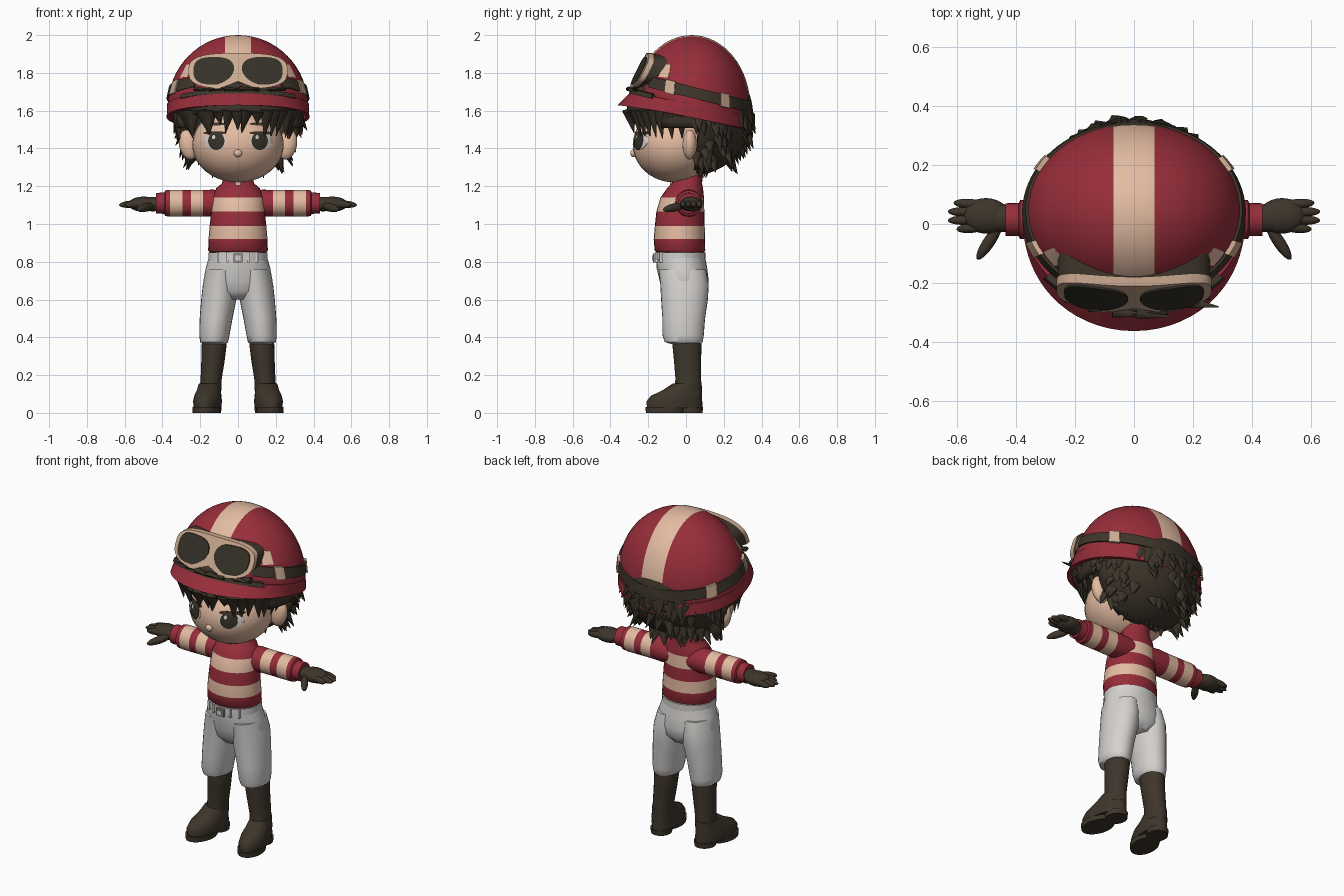
import bpy, bmesh, random
from math import sin, cos, pi, sqrt, radians
from mathutils import Vector, Matrix

random.seed(4)
if "Cube" in bpy.data.objects:
    bpy.data.objects.remove(bpy.data.objects["Cube"])


def material(name, *rgb):
    m = bpy.data.materials.new(name)
    m.use_nodes = True
    m.diffuse_color = (*rgb, 1)
    m.node_tree.nodes["Principled BSDF"].inputs["Base Color"].default_value = (*rgb, 1)
    return m


RED = material("silk red", .31, .027, .042)
CREAM = material("cream stripe", .77, .50, .36)
SKIN = material("skin", .78, .50, .36)
HAIR = material("dark hair", .045, .034, .022)
LEATHER = material("brown leather", .048, .036, .024)
WHITE = material("white cloth", .66, .64, .62)
METAL = material("grey metal", .28, .26, .25)
LENS = material("dark lens", .035, .031, .021)
FRAME = material("goggle frame", .60, .40, .28)
EYE = material("eye white", .68, .62, .60)


def finish(bm, name, *mats, angle=50):
    bmesh.ops.recalc_face_normals(bm, faces=bm.faces)
    me = bpy.data.meshes.new(name)
    bm.to_mesh(me)
    bm.free()
    ob = bpy.data.objects.new(name, me)
    bpy.context.collection.objects.link(ob)
    for m in mats:
        me.materials.append(m)
    bpy.ops.object.select_all(action="DESELECT")
    ob.select_set(True)
    bpy.context.view_layer.objects.active = ob
    bpy.ops.object.shade_smooth_by_angle(angle=radians(angle))
    return ob


def skin_rings(bm, rings, closed=True):
    """Bridge neighbouring rings of points; returns the faces of each span."""
    rows = [[bm.verts.new(p) for p in r] for r in rings]
    n = len(rows[0])
    spans = [[bm.faces.new((a[i], a[(i + 1) % n], b[(i + 1) % n], b[i]))
              for i in range(n if closed else n - 1)] for a, b in zip(rows, rows[1:])]
    return rows, spans


def loft(name, rings, mats, bands=None, axis="z", n=28):
    """Rings are (position, centre a, centre b, radius a, radius b) along an axis."""
    def place(t, a, b):
        return (a, b, t) if axis == "z" else (t, a, b)
    bm = bmesh.new()
    rows, spans = skin_rings(bm, [[place(t, ca + ra * cos(2 * pi * i / n), cb + rb * sin(2 * pi * i / n))
                                   for i in range(n)] for t, ca, cb, ra, rb in rings])
    for i, faces in enumerate(spans):
        for f in faces:
            f.material_index = bands[i] if bands else 0
    for row, idx in ((rows[0], 0), (rows[-1], -1)):
        bm.faces.new(row).material_index = bands[idx] if bands else 0
    return finish(bm, name, *mats)


def ball(name, c, r, mat, rot=None):
    bm = bmesh.new()
    m = Matrix.Translation(c) @ (rot or Matrix()) @ Matrix.Diagonal((*r, 1))
    bmesh.ops.create_uvsphere(bm, u_segments=32, v_segments=20, radius=1, matrix=m)
    return finish(bm, name, mat)


def limb(name, a, b, r1, r2, mat):
    """Rounded ellipsoid stretched between two points."""
    a, b = Vector(a), Vector(b)
    rot = (b - a).to_track_quat("X", "Z").to_matrix().to_4x4()
    return ball(name, (a + b) / 2, ((b - a).length / 2, r1, r2), mat, rot)


def box(name, c, s, mat):
    bm = bmesh.new()
    bmesh.ops.create_cube(bm, size=1, matrix=Matrix.Translation(c) @ Matrix.Diagonal((*s, 1)))
    return finish(bm, name, mat, angle=20)


def oval(cx, cz, rx, rz, p=2, n=36):
    pts = []
    for i in range(n):
        c, s = cos(2 * pi * i / n), sin(2 * pi * i / n)
        k = (abs(c) ** p + abs(s) ** p) ** (-1 / p)
        pts.append((cx + rx * c * k, cz + rz * s * k))
    return pts


def plate(name, outline, surface, front, back, mat):
    """Plate following a surface y(x, z); front and back are distances toward -y."""
    n = len(outline)
    cx, cz = (sum(p[k] for p in outline) / n for k in (0, 1))
    def ring(k, off):
        pts = [(cx + (x - cx) * k, cz + (z - cz) * k) for x, z in outline]
        return [(x, surface(x, z) - off, z) for x, z in pts]
    bm = bmesh.new()
    rows, _ = skin_rings(bm, [ring(1, back), ring(1, front)] + [ring(k, front) for k in (.75, .5, .25, .05)])
    bm.faces.new(rows[-1])
    return finish(bm, name, mat)


# Shirt, collar and striped sleeves
loft("shirt", [(.85, 0, -.03, .150, .125), (.86, 0, -.032, .158, .134), (.92, 0, -.035, .156, .136),
               (.99, 0, -.033, .150, .132), (1.065, 0, -.03, .142, .127), (1.14, 0, -.02, .136, .115),
               (1.19, 0, -.005, .115, .095), (1.215, 0, .005, .085, .08), (1.26, 0, .02, .075, .07)],
     [RED, CREAM], [0, 0, 1, 0, 1, 0, 0, 0])
plate("collar_opening", [(-.018, 1.225), (0, 1.165), (.018, 1.225)], lambda x, z: -.078, .008, 0, CREAM)
for s, side in ((1, "left"), (-1, "right")):
    loft(side + "_sleeve", [(s * x, .015, 1.11, a, b) for x, a, b in (
        (.06, .07, .06), (.13, .073, .072), (.185, .07, .07), (.25, .068, .07), (.295, .067, .071),
        (.36, .067, .071), (.385, .066, .068), (.39, .056, .056), (.435, .055, .055))],
        [RED, CREAM], [0, 0, 1, 0, 1, 0, 0, 0], axis="x")
    # Glove with four fingers and a thumb
    loft(side + "_glove_cuff", [(s * x, .02, 1.105, r, r * .8) for x, r in ((.42, .045), (.45, .048), (.48, .045))],
         [LEATHER], axis="x")
    limb(side + "_palm", (s * .42, .025, 1.105), (s * .58, .03, 1.105), .06, .04, LEATHER)
    for i, tip in enumerate((.60, .63, .63, .61)):
        y = -.018 + i * .03
        limb(f"{side}_finger_{i + 1}", (s * .50, y * .8 + .006, 1.11), (s * tip, y, 1.10), .017, .019, LEATHER)
    limb(side + "_thumb", (s * .45, 0, 1.10), (s * .53, -.12, 1.075), .02, .022, LEATHER)
    # Breeches leg
    loft(side + "_breeches_leg", [(z, s * x, y, a, b) for z, x, y, a, b in (
        (.365, .125, .0, .06, .08), (.375, .126, -.012, .074, .100), (.41, .125, -.015, .080, .109),
        (.5, .116, -.012, .087, .113), (.6, .102, -.008, .093, .124), (.68, .094, -.008, .092, .128),
        (.76, .085, -.02, .082, .125))], [WHITE])
    # Riding boot, turned slightly outward
    shaft = loft(side + "_boot_shaft", [(z, s * x, y, a, b) for z, x, y, a, b in (
        (.09, .148, .01, .058, .075), (.18, .142, .012, .056, .068), (.28, .132, .008, .062, .072),
        (.36, .126, .005, .066, .077), (.378, .126, .005, .064, .075))], [LEATHER])
    turn = Matrix.Translation((s * .15, .01, 0)) @ Matrix.Rotation(s * radians(9), 4, "Z")
    parts = [loft(side + "_boot_foot", [(z, 0, y, a, b) for z, y, a, b in (
        (.025, -.07, .070, .148), (.06, -.073, .074, .150), (.09, -.062, .070, .137),
        (.12, -.03, .062, .105), (.155, -.004, .056, .078))], [LEATHER]),
        loft(side + "_boot_sole", [(0, 0, -.12, .070, .105), (.03, 0, -.12, .072, .108)], [LEATHER]),
        loft(side + "_boot_heel", [(0, 0, .015, .058, .063), (.03, 0, .015, .06, .066)], [LEATHER])]
    for ob in parts:
        ob.matrix_world = turn

# Breeches seat, waistband, belt loops and buckle
loft("breeches_seat", [(.60, 0, -.005, .09, .085), (.645, 0, -.006, .165, .122), (.70, 0, -.01, .183, .130),
                       (.77, 0, -.022, .170, .134), (.83, 0, -.03, .152, .130), (.86, 0, -.03, .148, .126)], [WHITE])
loft("waistband", [(z, 0, -.03, .156, .134) for z in (.81, .85)], [WHITE])
for x in (-.10, -.055, .055, .10):
    y = -.03 - .134 * sqrt(1 - (x / .156) ** 2)
    box("belt_loop", (x, y, .825), (.014, .016, .055), WHITE)
box("belt_buckle", (0, -.168, .82), (.05, .016, .045), METAL)
box("belt_buckle_plate", (0, -.176, .82), (.028, .008, .024), WHITE)

# Head, ears and nose
FC, FR = Vector((0, -.06, 1.42)), Vector((.242, .222, .2))


def face_y(x, z):
    return FC.y - FR.y * sqrt(max(.02, 1 - (x / FR.x) ** 2 - ((z - FC.z) / FR.z) ** 2))


ball("head", FC, FR, SKIN)
loft("neck", [(1.2, 0, .02, .065, .062), (1.32, 0, .02, .07, .07)], [SKIN])
ball("nose", (0, -.278, 1.375), (.022, .017, .02), SKIN)
for s, side in ((1, "left"), (-1, "right")):
    ball(side + "_ear", (s * .262, .02, 1.42), (.05, .038, .08), SKIN, Matrix.Rotation(s * radians(12), 4, "Y"))
    # Eyes and brows lie on the face
    plate(side + "_eye_white", oval(s * .122, 1.437, .062, .044), face_y, .002, -.004, EYE)
    plate(side + "_iris", oval(s * .115, 1.44, .043, .048), face_y, .005, -.003, LENS)
    plate(side + "_eye_glint", oval(s * .115 - .014, 1.46, .009, .011), face_y, .008, .002, EYE)
    plate(side + "_lash", oval(s * .122, 1.482, .062, .009), face_y, .007, -.003, HAIR)
    plate(side + "_brow", oval(s * .115, 1.53, .055, .008), face_y, .005, -.003, HAIR)

# Hair shell, cut away around the face
HC, HR = Vector((0, .02, 1.58)), Vector((.342, .335, .325))
bm = bmesh.new()
bmesh.ops.create_uvsphere(bm, u_segments=40, v_segments=28, radius=1,
                          matrix=Matrix.Translation(HC) @ Matrix.Diagonal((*HR, 1)))
bare = []
for f in bm.faces:
    c = f.calc_center_median()
    limit = 1.565 if c.y < -.12 else 1.50 if c.y < .05 else 0
    if c.z < limit or c.z > 1.74:
        bare.append(f)
bmesh.ops.delete(bm, geom=bare, context="FACES")
hair = finish(bm, "hair_shell", HAIR)
mod = hair.modifiers.new("thickness", "SOLIDIFY")
mod.thickness, mod.offset = .04, -1


def add_lock(bm, p, d, length, r):
    rot = Vector(d).to_track_quat("Z", "Y").to_matrix().to_4x4()
    m = Matrix.Translation(Vector(p) + Vector(d).normalized() * length * .4) @ rot @ Matrix.Diagonal((1, .6, 1, 1))
    bmesh.ops.create_cone(bm, cap_ends=True, segments=8, radius1=r, radius2=.002, depth=length, matrix=m)


def on_hair(t, z, k=1.0):
    w = sqrt(max(0, 1 - ((z - HC.z) / HR.z) ** 2)) * k
    return Vector((HR.x * w * cos(t), HC.y + HR.y * w * sin(t), z))


# Fringe, side locks and tufted back
bm = bmesh.new()
for deg in range(-172, -5, 9):
    t = radians(deg + random.uniform(-2, 2))
    edge = abs(cos(t))
    gap = .55 if abs(abs(deg + 90) - 16) < 5 else 1
    add_lock(bm, on_hair(t, 1.59, .97), (random.uniform(-.25, .25) - .3 * cos(t), -.25 * sin(t), -1),
             (.10 + .06 * edge + random.uniform(0, .02)) * gap, .042)
for i in range(90):
    t, z = radians(random.uniform(5, 175)), random.uniform(1.33, 1.58)
    p = on_hair(t, z, .97)
    n = Vector((cos(t), sin(t), 0))
    add_lock(bm, p, n * .45 + Vector((random.uniform(-.3, .3), 0, -1 + .9 * (1.33 - z))), random.uniform(.06, .10), .035)
for x in range(-3, 4):
    add_lock(bm, (x * .04, .13 - abs(x) * .012, 1.33), (x * .06, -.3, -1), .10, .035)
finish(bm, "hair_locks", HAIR)

# Helmet dome, trimmed by a sloping plane, with a cream centre stripe
DC, DR = Vector((0, .03, 1.62)), Vector((.372, .31, .38))
bm = bmesh.new()
bmesh.ops.create_uvsphere(bm, u_segments=48, v_segments=32, radius=1,
                          matrix=Matrix.Translation(DC) @ Matrix.Diagonal((*DR, 1)))
for co, no, trim in (((0, 0, 1.60), (0, .21, 1), True), ((.07, 0, 0), (1, 0, 0), False),
                     ((-.07, 0, 0), (1, 0, 0), False)):
    bmesh.ops.bisect_plane(bm, geom=bm.verts[:] + bm.edges[:] + bm.faces[:], plane_co=co, plane_no=no, clear_inner=trim)
for f in bm.faces:
    f.material_index = int(abs(f.calc_center_median().x) < .07)
finish(bm, "helmet_dome", RED, CREAM)


def dome_point(t, height, k):
    y = 0
    for _ in range(8):
        z = height(y)
        w = sqrt(max(0, 1 - (max(0, z - DC.z) / DR.z) ** 2))
        y = DC.y + DR.y * w * sin(t)
    return (DR.x * w * k * cos(t), DC.y + DR.y * w * k * sin(t), z)


def band(name, height, half, top, low, mat, start=0, end=360):
    """Raised band on the dome; top and low give its outward scale by angle."""
    n, full, rings = 72, end - start == 360, []
    for i in range(n if full else n + 1):
        t = radians(start + (end - start) * i / n)
        rings.append([dome_point(t, lambda y, h=h: height(y) + h, k) for h, k in (
            (half, .98), (half, top(t)), (-half, low(t)), (-half, .96))])
    if full:
        rings.append(rings[0])
    bm = bmesh.new()
    rows, _ = skin_rings(bm, rings)
    if full:
        bmesh.ops.remove_doubles(bm, verts=bm.verts, dist=.00001)
    else:
        bm.faces.new(rows[0])
        bm.faces.new(rows[-1])
    return finish(bm, name, mat, angle=40)


# Rim flaring into the front peak, goggle strap and its buckles
band("helmet_rim", lambda y: 1.605 - .21 * y, .035, lambda t: 1.01 + .06 * max(0, -sin(t)) ** 2,
     lambda t: 1.015 + .25 * max(0, -sin(t)) ** 2, RED)
strap = lambda y: 1.705 - .25 * y
band("goggle_strap", strap, .03, lambda t: 1.025, lambda t: 1.025, LEATHER, -50, 230)
for a in (-22, 34, 146, 202):
    band("strap_buckle", strap, .036, lambda t: 1.045, lambda t: 1.045, FRAME, a - 5, a + 5)
for a in (-32, 212):
    band("helmet_side_patch", lambda y: 1.80 - .1 * y, .035, lambda t: 1.008, lambda t: 1.008, CREAM, a - 6, a + 6)
band("helmet_front_shadow_trim", lambda y: 1.635 - .25 * y, .012, lambda t: 1.075, lambda t: 1.09, LEATHER, -140, -40)

# Goggles resting on the helmet
goggle_y = lambda x, z: -.245 + .5 * (z - 1.8) + .5 * x * x
outline = []
for x, z in oval(0, 0, .262, .095, 3, 64):
    if z < 0:
        z *= 1 - .42 * max(0, 1 - abs(x) / .10)
    outline.append((x, 1.81 + z))
plate("goggle_foam", [(x * .98, 1.81 + (z - 1.81) * .96) for x, z in outline], goggle_y, 0, -.10, LEATHER)
plate("goggle_frame", outline, goggle_y, .018, -.012, FRAME)
for s, side in ((1, "left"), (-1, "right")):
    lens = [(x, z + .035 * max(0, 1 - abs(x) / .11) * (z < 1.80)) for x, z in oval(s * .128, 1.811, .108, .073, 2.8)]
    plate(side + "_goggle_lens", lens, goggle_y, .024, .015, LENS)

# Loose strands lying on the peak below the goggles
bm = bmesh.new()
for x in (-.22, -.14, -.06, .02, .10, .18, .24):
    y = -.30 + 1.1 * x * x
    add_lock(bm, (x, y, 1.715), (random.choice((-1, 1)), -.15, random.uniform(-.35, .1)), .12, .022)
finish(bm, "loose_strands", HAIR)
